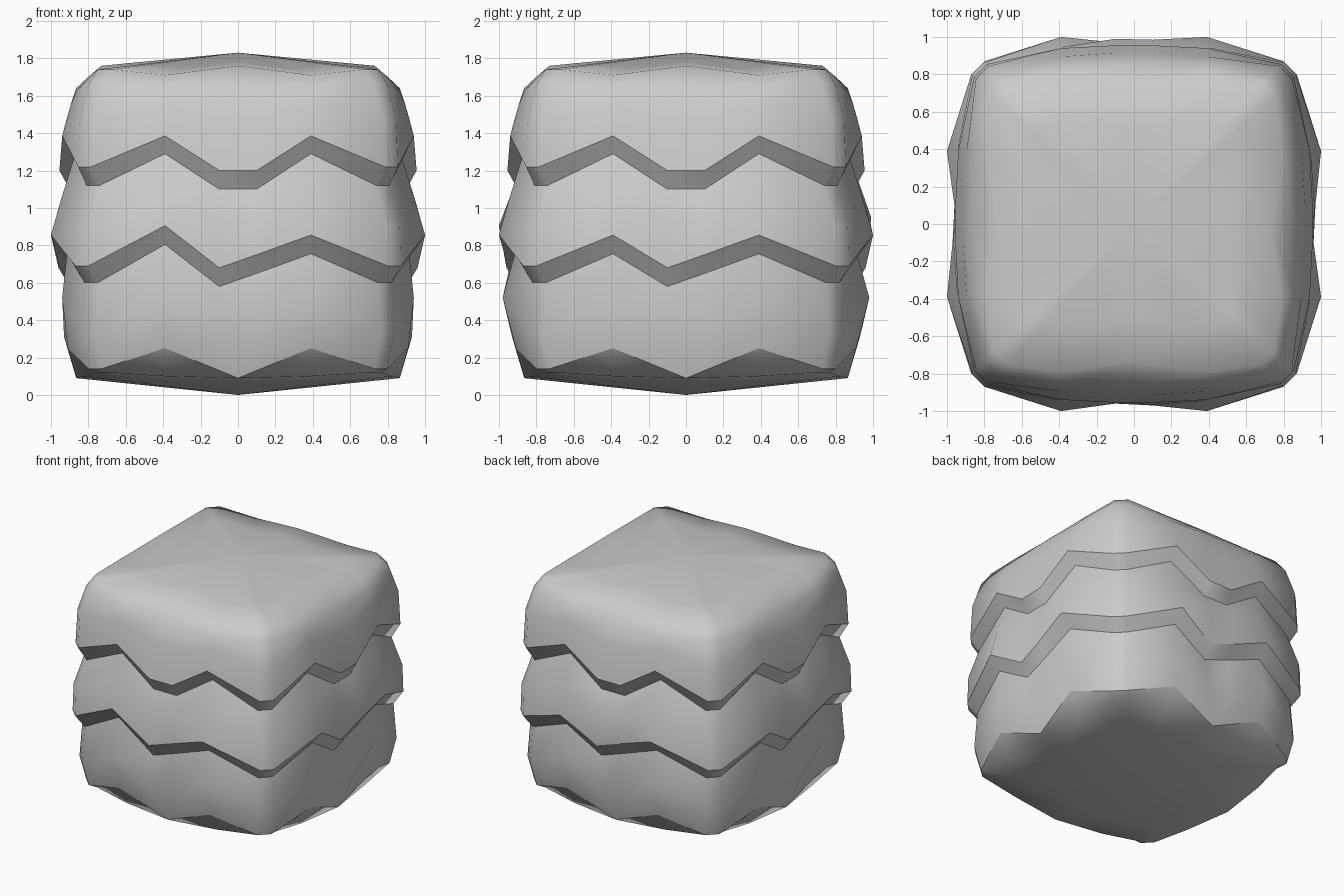
import bpy, bmesh, math
from mathutils import Matrix, Vector

if "Cube" in bpy.data.objects:
    bpy.data.objects.remove(bpy.data.objects["Cube"])

# Each ring: half gap of the two trough columns, then (reach, height) for
# corner, peak, left trough, right trough of one side.
RINGS = [
    (0.0, (.76, .12), (.82, .10), (.865, .09), (.865, .09)),    # bottom rim
    (0.0, (.80, .14), (.91, .25), (.865, .09), (.865, .09)),    # lower zigzag
    (0.1, (.835, .33), (.94, .52), (.93, .31), (.93, .31)),     # first tier
    (0.1, (.82, .60), (.915, .755), (.90, .58), (.905, .65)),   # first groove, inner
    (0.1, (.87, .69), (1.0, .855), (.96, .68), (.97, .75)),     # first groove, lip
    (0.1, (.865, .90), (.945, 1.05), (.96, .92), (.965, .95)),  # second tier
    (0.1, (.81, 1.12), (.87, 1.29), (.90, 1.10), (.90, 1.10)),  # second groove, inner
    (0.1, (.855, 1.22), (.94, 1.385), (.955, 1.20), (.955, 1.20)),  # second groove, lip
    (0.1, (.845, 1.48), (.895, 1.55), (.915, 1.48), (.915, 1.48)),  # third tier
    (0.0, (.80, 1.66), (.86, 1.63), (.865, 1.64), (.865, 1.64)),    # shoulder
    (0.0, (.75, 1.74), (.79, 1.71), (.73, 1.76), (.73, 1.76)),  # top rim
]
CREASED = (1, 3, 4, 6, 7)                      # rings that stay sharp
PEAK = 0.39


def ring_points(index):
    gap, corner, peak, left, right = RINGS[index]
    points = []
    for side in range(4):                      # front, right, back, left
        turn = Matrix.Rotation(side * math.pi / 2, 3, 'Z')
        bulge = 0.04 if index == 2 and side % 2 == 0 else 0
        belly = 0.025 if index == 5 and side == 2 else 0
        lift = 0.05 if index in (3, 4) and side == 0 else 0
        c = corner[0]
        row = [(-(c - .07), c, corner[1]),
               (-PEAK, peak[0] + bulge, peak[1] + lift),
               (-gap, left[0] + belly, left[1]),
               (gap, right[0] + belly, right[1]),
               (PEAK, peak[0] + bulge, peak[1]),
               (c - .07, c, corner[1])]
        points += [turn @ Vector((u, -r, z)) for u, r, z in row]
    return points


def toward(points, z, amount):
    tip = Vector((0, 0, z))
    return [p.lerp(tip, amount) for p in points]


# Loft the rings, with an extra inner ring and a shallow cone at both ends
bm = bmesh.new()
rows = [ring_points(i) for i in range(len(RINGS))]
rows = [toward(rows[0], 0, .3)] + rows + [toward(rows[-1], 1.83, .3)]
loops = [[bm.verts.new(p) for p in row] for row in rows]
n = len(loops[0])
for low, high in zip(loops, loops[1:]):
    for i in range(n):
        j = (i + 1) % n
        bm.faces.new((low[i], low[j], high[j], high[i]))
for loop, z in ((loops[0], 0.0), (loops[-1], 1.83)):
    tip = bm.verts.new((0, 0, z))
    for i in range(n):
        bm.faces.new((loop[i], loop[(i + 1) % n], tip))

# Smooth body with crisp groove edges
for face in bm.faces:
    face.smooth = True
for index in CREASED:
    loop = loops[index + 1]
    for i in range(n):
        edge = bm.edges.get((loop[i], loop[(i + 1) % n]))
        edge.smooth = False
bmesh.ops.remove_doubles(bm, verts=bm.verts, dist=0.0005)
bmesh.ops.recalc_face_normals(bm, faces=bm.faces)

mesh = bpy.data.meshes.new("tiered_block")
bm.to_mesh(mesh)
bm.free()
block = bpy.data.objects.new("tiered_block", mesh)
bpy.context.collection.objects.link(block)
